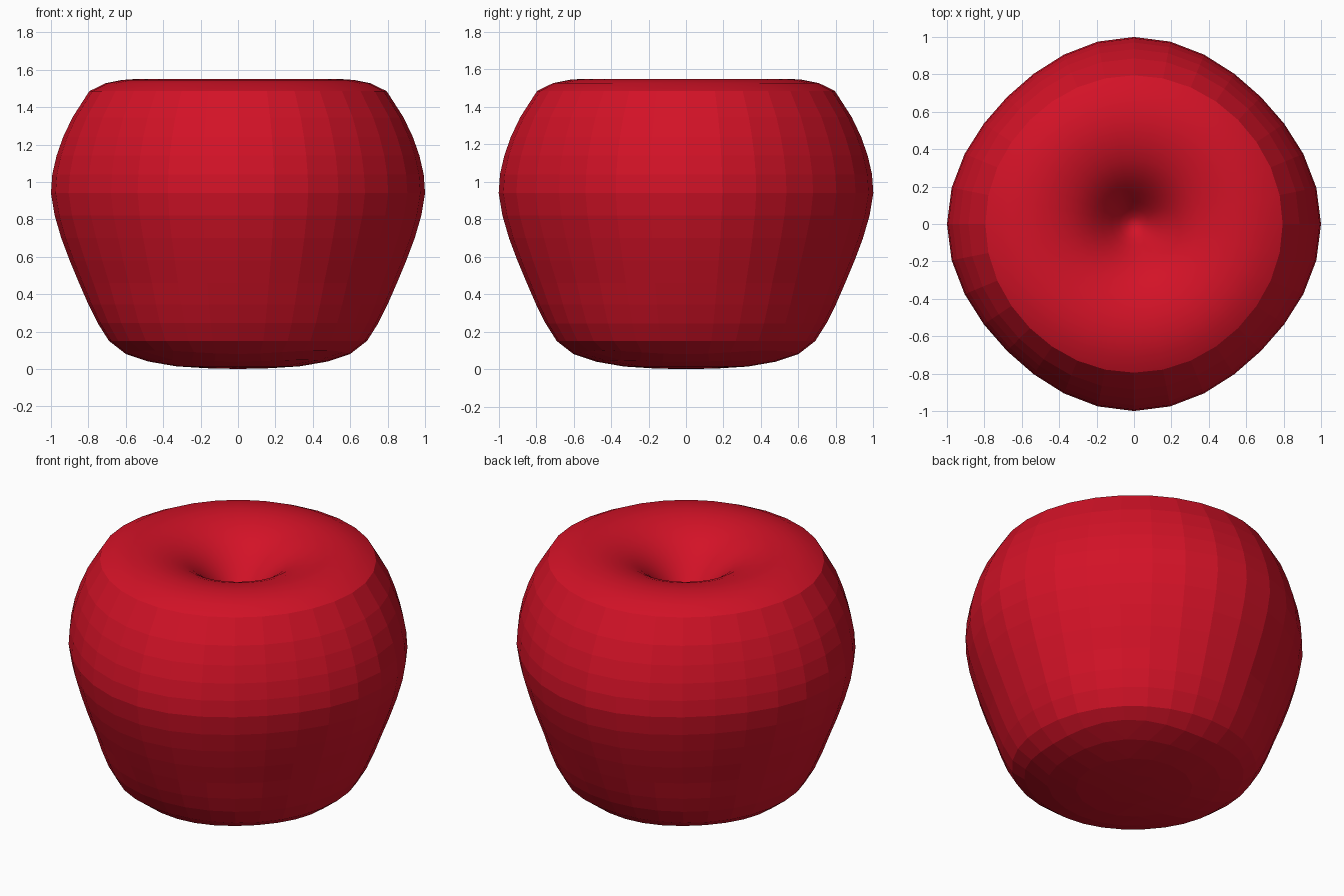
import bpy, bmesh, math

if "Cube" in bpy.data.objects:
    bpy.data.objects.remove(bpy.data.objects["Cube"])

SIDES = 32
bm = bmesh.new()

# side, shoulder and stem hollow: (radius, height, diagonal radius change)
SIDE = [(0.69, 0.15, 0.01), (0.75, 0.245, 0.0), (0.80, 0.345, -0.015),
        (0.85, 0.46, -0.03), (0.90, 0.58, -0.035), (0.945, 0.70, -0.04),
        (0.98, 0.82, -0.04), (1.0, 0.94, -0.04), (0.993, 1.04, -0.04),
        (0.97, 1.14, -0.035), (0.935, 1.24, -0.03), (0.885, 1.345, -0.02),
        (0.795, 1.485, -0.01)]
TOP = [(0.71, 1.527), (0.62, 1.545), (0.55, 1.55), (0.48, 1.543), (0.41, 1.527),
       (0.34, 1.50), (0.28, 1.465), (0.22, 1.415), (0.17, 1.36), (0.12, 1.30),
       (0.08, 1.25), (0.04, 1.215)]
# underside rings from the centre out: (radius, height, diagonal change, diagonal lift)
BASE = [(0, 0, 0, 0), (0.17, 0.004, 0, 0), (0.33, 0.014, 0.01, 0),
        (0.48, 0.04, 0.03, 0.008), (0.60, 0.08, 0.045, 0.02)]


def point(r, z, a, diag=0.0, lift=0.0):
    w = (1 - math.cos(4 * a)) / 2
    r *= 1 + diag * w
    return bm.verts.new((r * math.cos(a), r * math.sin(a), z + lift * w))


# underside: square grid wrapped onto concentric rings
grid, rim = {}, {}
for i in range(-4, 5):
    for j in range(-4, 5):
        k = max(abs(i), abs(j))
        step = 0
        if k:
            if i == k:
                step = j
            elif j == k:
                step = 2 * k - i
            elif i == -k:
                step = 4 * k - j
            else:
                step = 6 * k + i
        a = 2 * math.pi * step / (8 * k) if k else 0
        r, z, d, l = BASE[k]
        grid[i, j] = point(r, z, a, d, l)
        if k == 4:
            rim[step % SIDES] = grid[i, j]
for i in range(-4, 4):
    for j in range(-4, 4):
        bm.faces.new((grid[i, j], grid[i, j + 1], grid[i + 1, j + 1], grid[i + 1, j]))

# rings stacked from the underside rim to the bottom of the hollow
prev = [rim[n] for n in range(SIDES)]
for idx, row in enumerate(SIDE + TOP):
    d = row[2] if len(row) > 2 else 0.0
    ring = [point(row[0], row[1], 2 * math.pi * n / SIDES, d) for n in range(SIDES)]
    for n in range(SIDES):
        m = (n + 1) % SIDES
        f = bm.faces.new((prev[n], prev[m], ring[m], ring[n]))
        f.smooth = idx >= len(SIDE)
    prev = ring
tip = bm.verts.new((0, 0, 1.20))
for n in range(SIDES):
    bm.faces.new((prev[n], prev[(n + 1) % SIDES], tip)).smooth = True

bmesh.ops.recalc_face_normals(bm, faces=bm.faces)
mesh = bpy.data.meshes.new("apple_body")
bm.to_mesh(mesh)
bm.free()
apple = bpy.data.objects.new("apple_body", mesh)
bpy.context.collection.objects.link(apple)

red = bpy.data.materials.new("red_skin")
red.diffuse_color = (0.65, 0.006, 0.02, 1)
red.use_nodes = True
red.node_tree.nodes["Principled BSDF"].inputs["Base Color"].default_value = red.diffuse_color
mesh.materials.append(red)
